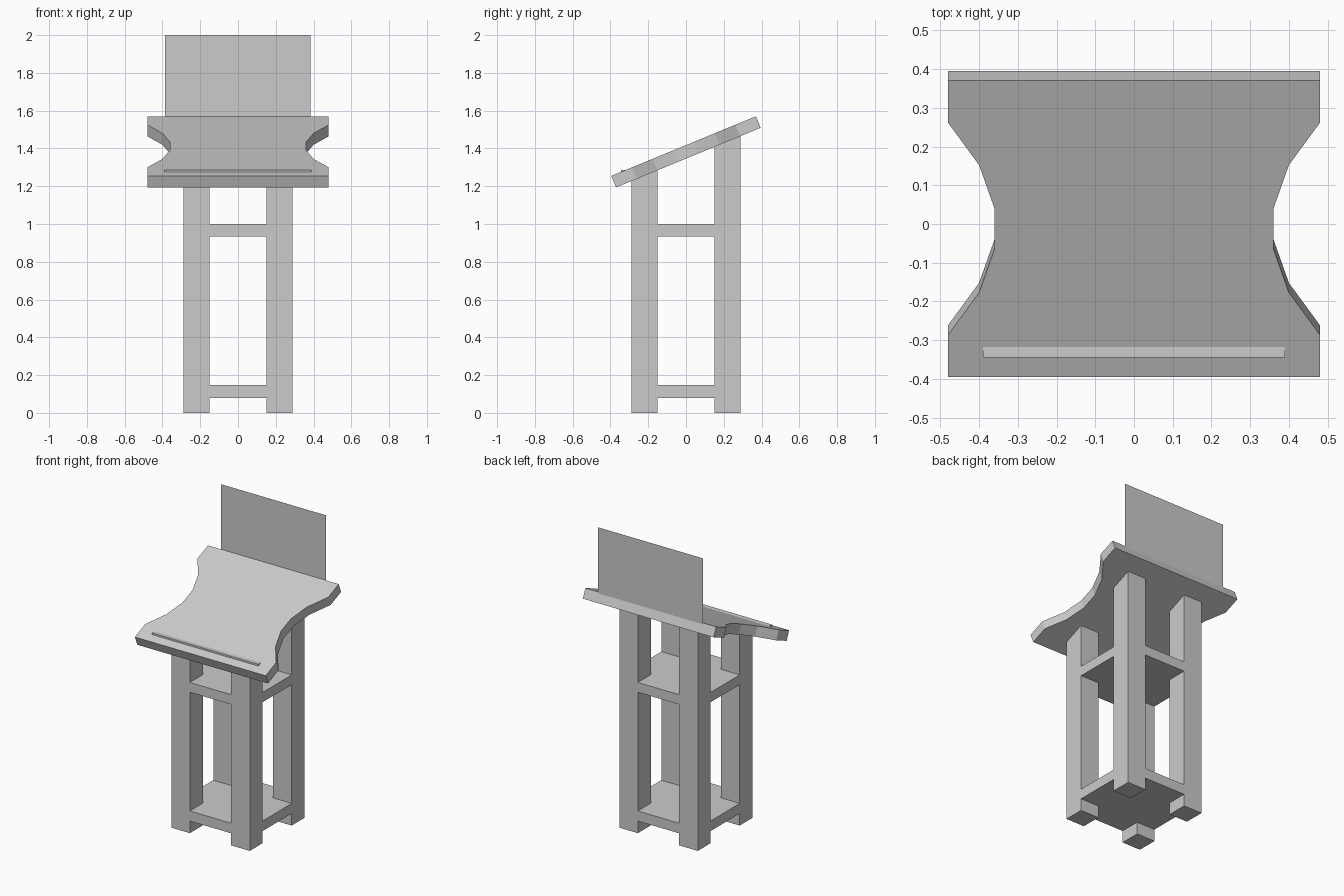
import bpy, bmesh, math
from mathutils import Matrix, Vector

if "Cube" in bpy.data.objects:
    bpy.data.objects.remove(bpy.data.objects["Cube"])

TILT = math.radians(22.4)
BOARD_T = 0.066
BOARD_Z = 1.382          # height of the board's centre


def make(name, bm, matrix=None):
    bmesh.ops.recalc_face_normals(bm, faces=bm.faces[:])
    me = bpy.data.meshes.new(name)
    bm.to_mesh(me)
    bm.free()
    ob = bpy.data.objects.new(name, me)
    if matrix:
        ob.matrix_world = matrix
    bpy.context.collection.objects.link(ob)
    return ob


def prism(name, outline, z0, z1, matrix=None):
    bm = bmesh.new()
    face = bm.faces.new([bm.verts.new((x, y, z0)) for x, y in outline])
    ext = bmesh.ops.extrude_face_region(bm, geom=[face])
    top = [v for v in ext["geom"] if isinstance(v, bmesh.types.BMVert)]
    bmesh.ops.translate(bm, verts=top, vec=(0, 0, z1 - z0))
    return make(name, bm, matrix)


def rect(x0, x1, y0, y1):
    return [(x0, y0), (x1, y0), (x1, y1), (x0, y1)]


# sloped reading board with waisted sides
side = [(0.48, 0.414), (0.48, 0.296), (0.40, 0.178), (0.36, 0.056)]
right = side + [(x, -y) for x, y in reversed(side)]
outline = right + [(-x, y) for x, y in reversed(right)]
tilt = Matrix.Translation((0, 0, BOARD_Z)) @ Matrix.Rotation(TILT, 4, 'X')
prism("reading_board", outline, -BOARD_T / 2, BOARD_T / 2, tilt)

# book stop ledge
prism("book_ledge", rect(-0.39, 0.39, -0.345, -0.312), 1.262, 1.287)

# four legs, tops cut to the slope just inside the board
IN, OUT = 0.152, 0.288
under = BOARD_Z - BOARD_T / 2 / math.cos(TILT) + 0.004
for sy, depth in ((-1, "front"), (1, "back")):
    for sx, hand in ((-1, "left"), (1, "right")):
        xs, ys = sorted((sx * IN, sx * OUT)), sorted((sy * IN, sy * OUT))
        leg = prism(f"{depth}_{hand}_leg", rect(*xs, *ys), 0, 1)
        for v in leg.data.vertices:
            if v.co.z > 0.5:
                v.co.z = under + v.co.y * math.tan(TILT)

# cross-shaped shelves fitted between the legs, flush with their outer faces
quarter = [(OUT, -IN), (OUT, IN), (IN, IN)]
cross = []
for k in range(4):
    for p in quarter:
        q = Matrix.Rotation(k * math.pi / 2, 2) @ Vector(p)
        cross.append((q.x, q.y))
prism("lower_shelf", cross, 0.08, 0.147)
prism("upper_shelf", cross, 0.935, 1.0)

# thin upright back panel
bm = bmesh.new()
bm.faces.new([bm.verts.new((x, 0.3735, z)) for x, z in
              ((-0.387, 1.56), (0.383, 1.56), (0.383, 2.0), (-0.387, 2.0))])
make("back_panel", bm)
